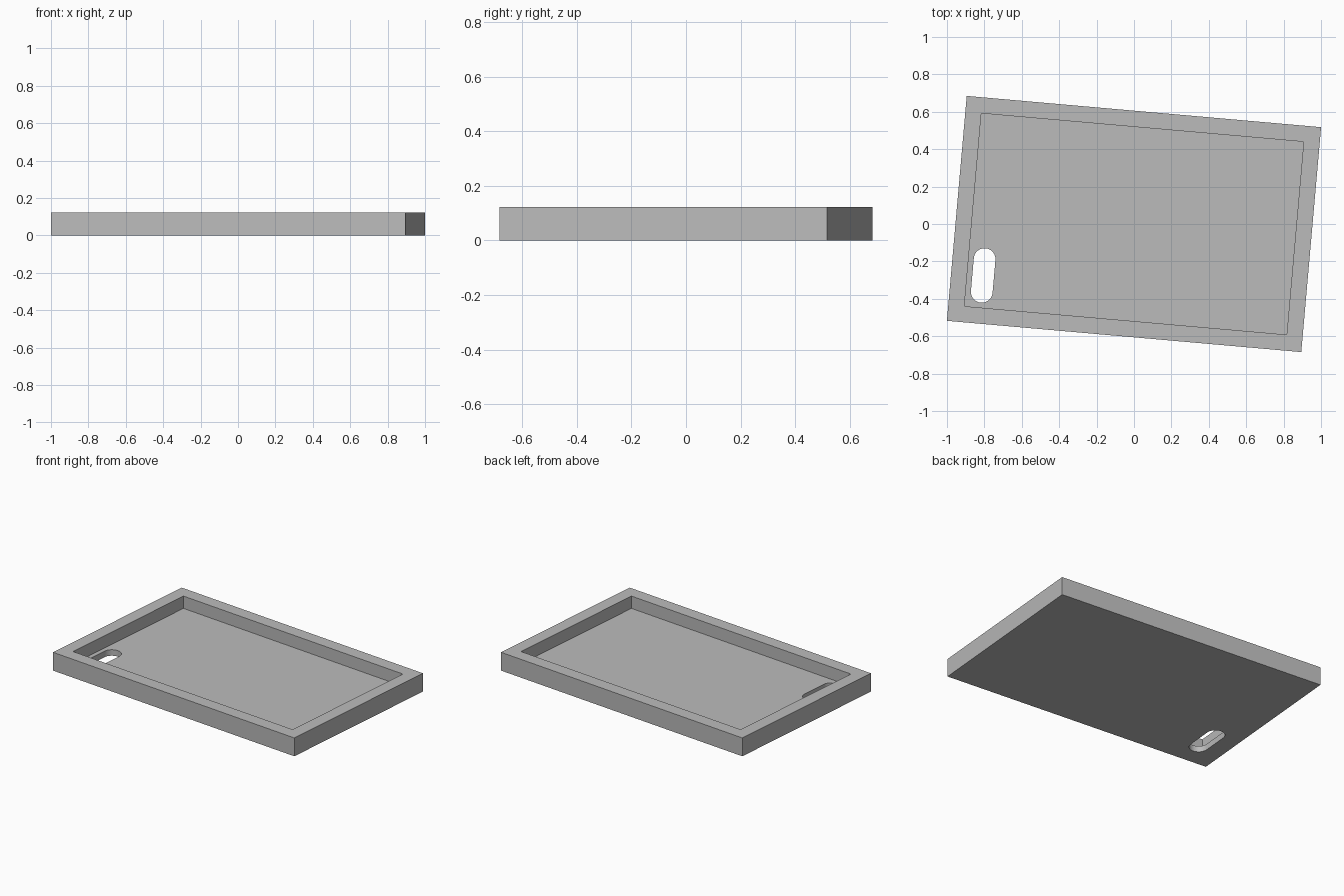
import bpy, bmesh, math
from mathutils import Vector

default = bpy.data.objects.get("Cube")
if default:
    bpy.data.objects.remove(default, do_unlink=True)

LENGTH, WIDTH, HEIGHT = 1.902, 1.207, 0.122
RIM, FLOOR = 0.086, 0.04
TURN = math.radians(-5.04)


def prism(name, outline, bottom, top):
    """Extrude a closed outline between two heights."""
    bm = bmesh.new()
    face = bm.faces.new([bm.verts.new((x, y, bottom)) for x, y in outline])
    grown = bmesh.ops.extrude_face_region(bm, geom=[face])["geom"]
    bmesh.ops.translate(bm, vec=Vector((0, 0, top - bottom)),
                        verts=[g for g in grown if isinstance(g, bmesh.types.BMVert)])
    bmesh.ops.recalc_face_normals(bm, faces=bm.faces)
    mesh = bpy.data.meshes.new(name)
    bm.to_mesh(mesh)
    bm.free()
    obj = bpy.data.objects.new(name, mesh)
    bpy.context.collection.objects.link(obj)
    return obj


def rectangle(length, width):
    x, y = length / 2, width / 2
    return [(-x, -y), (x, -y), (x, y), (-x, y)]


def slot_outline(cx, cy, radius, half_length, steps=16):
    """Upright slot with two round ends."""
    points = []
    for end in (1, -1):
        for i in range(steps + 1):
            a = math.pi * i / steps
            points.append((cx + end * radius * math.cos(a),
                           cy + end * (half_length - radius + radius * math.sin(a))))
    return points


def cut(target, cutter):
    cutter.hide_render = True
    mod = target.modifiers.new(cutter.name, "BOOLEAN")
    mod.operation, mod.solver, mod.object = "DIFFERENCE", "EXACT", cutter
    bpy.context.view_layer.objects.active = target
    bpy.ops.object.modifier_apply(modifier=mod.name)
    bpy.data.objects.remove(cutter, do_unlink=True)


# Tray body, hollowed to leave a floor and a rim
tray = prism("tray", rectangle(LENGTH, WIDTH), 0, HEIGHT)
cut(tray, prism("recess_cutter", rectangle(LENGTH - 2 * RIM, WIDTH - 2 * RIM),
                FLOOR, HEIGHT + 0.1))

# Rounded slot through the floor near one corner
cut(tray, prism("slot_cutter", slot_outline(-0.779, -0.345, 0.058, 0.146),
                -0.1, HEIGHT + 0.1))

# The tray sits slightly turned on the ground
tray.rotation_euler.z = TURN

# Plain grey finish
grey = bpy.data.materials.new("plain grey")
grey.use_nodes = True
colour = (0.5, 0.5, 0.5, 1)
grey.diffuse_color = colour
grey.node_tree.nodes["Principled BSDF"].inputs["Base Color"].default_value = colour
tray.data.materials.clear()
tray.data.materials.append(grey)

# Smooth the slot ends and keep the corners crisp
bpy.ops.object.select_all(action="DESELECT")
tray.select_set(True)
bpy.context.view_layer.objects.active = tray
bpy.ops.object.shade_smooth_by_angle(angle=math.radians(30))
